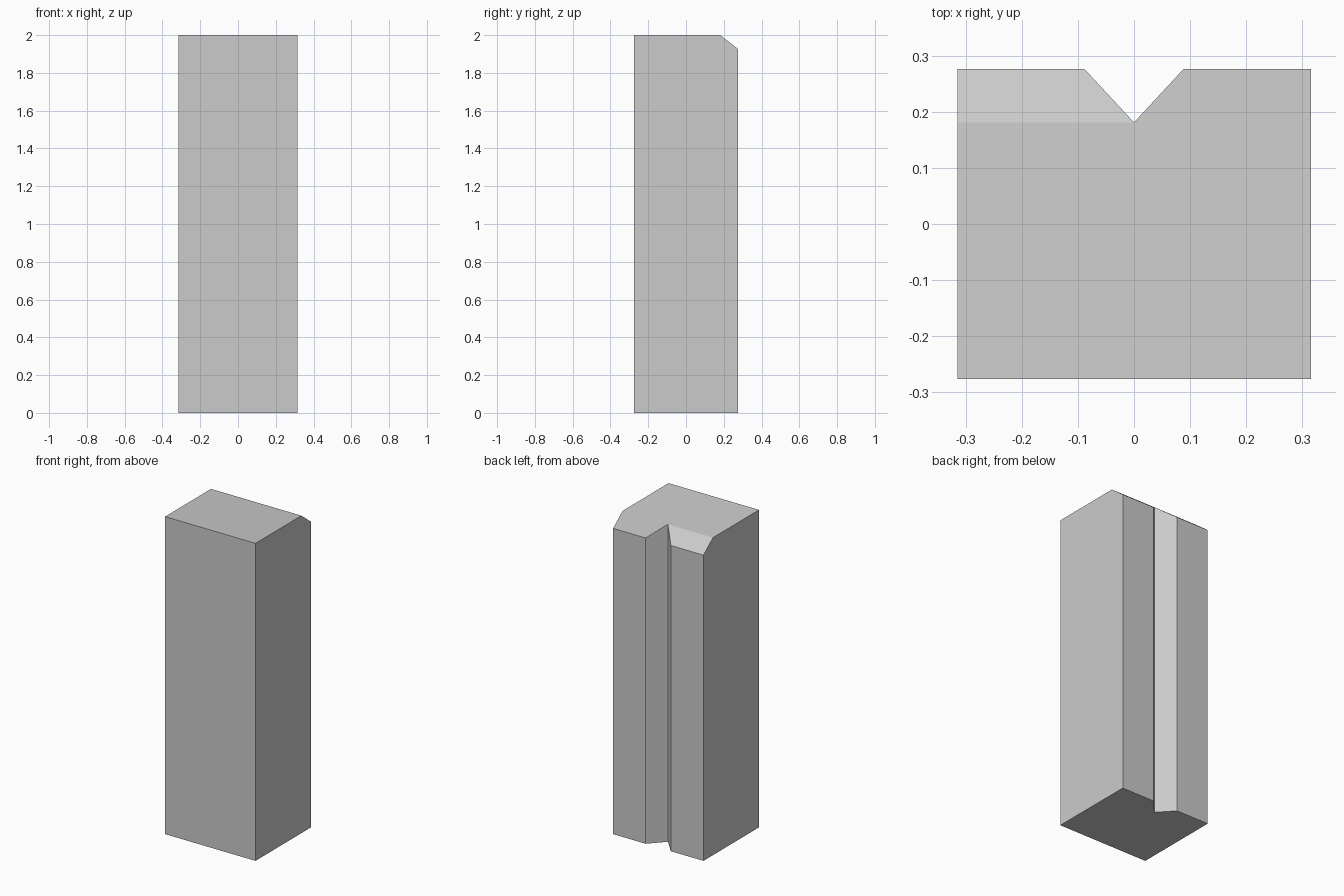
import bpy, bmesh

if "Cube" in bpy.data.objects:
    bpy.data.objects.remove(bpy.data.objects["Cube"])

W, D, H = 0.315, 0.276, 2.0        # half width, half depth, height
FOLD_Y, DROP, NOTCH = 0.181, 0.074, 0.088

# Plan outline with a V notch in the back
right = [(W, -D), (W, FOLD_Y), (W, D), (NOTCH, D)]
outline = right + [(0, FOLD_Y)] + [(-x, y) for x, y in reversed(right)]

bm = bmesh.new()
base = bm.faces.new([bm.verts.new((x, y, 0)) for x, y in outline])
ext = bmesh.ops.extrude_face_region(bm, geom=[base], use_keep_orig=True)
top = [v for v in ext["geom"] if isinstance(v, bmesh.types.BMVert)]
for v in top:
    v.co.z = H

# Fold the top along the notch tip and slope its back edge down
fold = sorted((v for v in top if abs(v.co.y - FOLD_Y) < 1e-4), key=lambda v: v.co.x)
for a, b in zip(fold, fold[1:]):
    bmesh.ops.connect_verts(bm, verts=[a, b])
for v in top:
    if v.co.y > FOLD_Y + 0.01:
        v.co.z -= DROP

# Merge the coplanar side strips
bmesh.ops.dissolve_limit(bm, angle_limit=0.01, verts=bm.verts[:], edges=bm.edges[:])
bmesh.ops.recalc_face_normals(bm, faces=bm.faces[:])

mesh = bpy.data.meshes.new("notched_block")
bm.to_mesh(mesh)
bm.free()
bpy.context.collection.objects.link(bpy.data.objects.new("notched_block", mesh))
